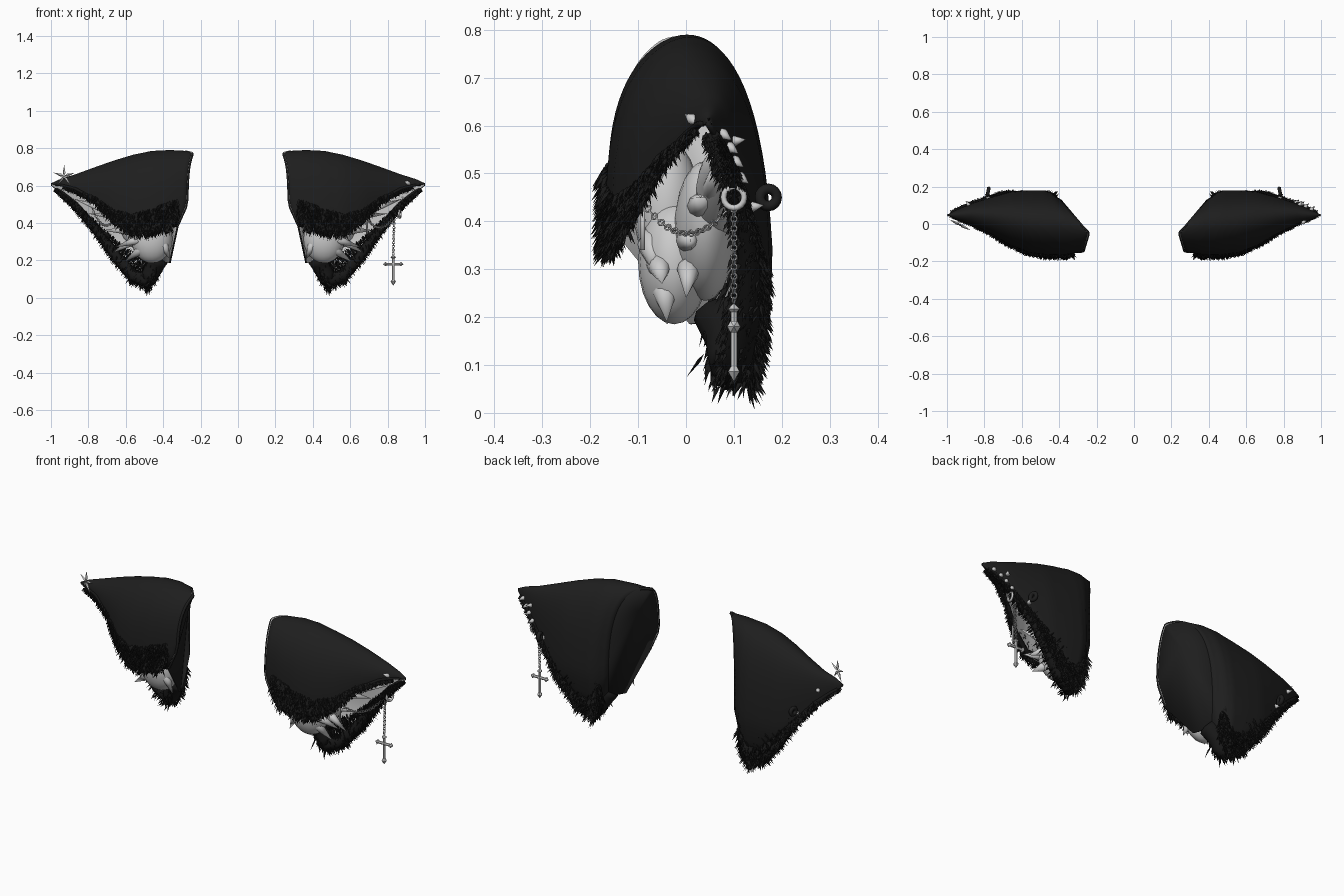
import bpy, bmesh, math, random
from mathutils import Vector, Matrix

random.seed(4)
cube = bpy.data.objects.get("Cube")
if cube:
    bpy.data.objects.remove(cube)


def material(name, v):
    m = bpy.data.materials.new(name)
    m.use_nodes = True
    m.diffuse_color = (v, v, v, 1)
    node = m.node_tree.nodes["Principled BSDF"]
    node.inputs["Base Color"].default_value = (v, v, v, 1)
    node.inputs["Roughness"].default_value = 0.8
    return m


BLACK = material("soft black", 0.013)
FUR = material("fur black", 0.009)
GREY = material("inner grey", 0.6)
METAL = material("silver metal", 0.6)


def finish(bm, name, mats, smooth=True):
    me = bpy.data.meshes.new(name)
    bm.to_mesh(me)
    bm.free()
    for m in mats:
        me.materials.append(m)
    for p in me.polygons:
        p.use_smooth = smooth
    ob = bpy.data.objects.new(name, me)
    bpy.context.collection.objects.link(ob)
    return ob


def mirrored(ob):
    """Make the matching part of the other ear."""
    twin = ob.copy()
    twin.data = ob.data.copy()
    twin.name = ob.name.replace("left", "right")
    twin.data.transform(Matrix.Scale(-1, 4, (1, 0, 0)))
    twin.data.flip_normals()
    bpy.context.collection.objects.link(twin)


def spike(bm, base, tip, r, sides, belly=0.3):
    """Pointed tuft, widest a little above its root."""
    base, tip = Vector(base), Vector(tip)
    q = (tip - base).to_track_quat('Z', 'Y')
    mid = base.lerp(tip, belly)
    ring = []
    for k in range(sides):
        t = math.tau * k / sides
        ring.append(bm.verts.new(mid + q @ Vector((r * math.cos(t), r * math.sin(t), 0))))
    a, b = bm.verts.new(base), bm.verts.new(tip)
    for k in range(sides):
        n = ring[(k + 1) % sides]
        bm.faces.new((ring[k], n, b))
        bm.faces.new((n, ring[k], a))


def tube(bm, pts, radii, sides=10):
    rings = []
    for i, p in enumerate(pts):
        d = pts[min(i + 1, len(pts) - 1)] - pts[max(i - 1, 0)]
        q = d.to_track_quat('Z', 'Y')
        rings.append([bm.verts.new(p + q @ Vector((math.cos(math.tau * k / sides), math.sin(math.tau * k / sides), 0)) * radii[i])
                      for k in range(sides)])
    for r0, r1 in zip(rings, rings[1:]):
        for k in range(sides):
            n = (k + 1) % sides
            bm.faces.new((r0[k], r0[n], r1[n], r1[k]))
    bm.faces.new(rings[0][::-1])
    bm.faces.new(rings[-1])


# Ear arch stations: x, top z, front y, back y, front edge z, back edge z
STATIONS = [
    (.235, .785, -.15, .13, .38, .19), (.34, .79, -.165, .17, .375, .12),
    (.46, .785, -.168, .185, .345, .05), (.56, .765, -.155, .185, .345, .09),
    (.66, .735, -.115, .175, .405, .21), (.76, .70, -.055, .145, .51, .35),
    (.87, .66, 0, .11, .575, .485), (.95, .635, .025, .075, .60, .56),
    (1, .612, .045, .05, .603, .60)]
LAST = len(STATIONS) - 1


def surf(u, a):
    """Point on the ear: u runs root to tip, a runs front edge to back edge."""
    i = min(int(u), LAST - 1)
    x, top, yf, yb, zf, zb = [p + (q - p) * (u - i) for p, q in zip(STATIONS[i], STATIONS[i + 1])]
    c = (1 - math.cos(a)) / 2
    edge = zf + (zb - zf) * c
    z = edge + (top - edge) * max(0, math.sin(a)) ** (0.55 + 0.04 * u)
    y = yf + (yb - yf) * c
    fade = max(0, 1 - u / 2.2)
    lean = 0.1 * (.79 - z) + 0.35 * max(0, .5 - z)
    x += fade * max(0.85 * (y + .05), -0.3 * (y + .05), lean)
    if c > 0.5:
        y -= 0.22 * max(0, 0.3 - z)
    return Vector((x, y, z))


# Black shell with grey lining and closed root
bm = bmesh.new()
N = 40
ROWS = LAST * 3
grid = [[bm.verts.new(surf(i / 3, math.pi * j / N)) for j in range(N + 1)] for i in range(ROWS + 1)]
for i in range(ROWS):
    for j in range(N):
        bm.faces.new((grid[i][j], grid[i + 1][j], grid[i + 1][j + 1], grid[i][j + 1]))
root = [bm.verts.new(v.co) for v in grid[0]]
hub = bm.verts.new(sum((v.co for v in root), Vector()) / len(root))
root.append(bm.verts.new((.36, .01, .185)))
for j in range(len(root)):
    bm.faces.new((hub, root[j], root[(j + 1) % len(root)]))
shell = finish(bm, "left_ear_shell", [BLACK, GREY])
sol = shell.modifiers.new("lining", 'SOLIDIFY')
sol.thickness = 0.01
sol.offset = -1
sol.material_offset = 1
mirrored(shell)

# Thick rolled rims under the fur
bm = bmesh.new()
steps = [0.3 + 7.2 * k / 24 for k in range(25)]
tube(bm, [surf(u, math.pi) + Vector((0, -.05, .045)) * (1 - u / 8) for u in steps],
     [.006 + .048 * (1 - u / 8) for u in steps])
tube(bm, [surf(u, 0) + Vector((0, .012, .03)) * (1 - u / 8) for u in steps],
     [.004 + .02 * (1 - u / 8) for u in steps])
mirrored(finish(bm, "left_fur_rim", [FUR]))

# Shaggy fur along both rims
bm = bmesh.new()
for back in (False, True):
    for k in range(3200 if back else 2300):
        u = random.uniform(0.6, 7.5) if back else random.uniform(0.6, 6.8)
        size = 1 - 0.8 * u / 8
        inner = random.random() < (0.6 if back else 0.3)
        band = (0.12 if inner else 0.06) if back else 0.2 * (1 - u / 10)
        a = band * random.random() ** 1.5
        p = surf(u, math.pi - a if back else a)
        d = Vector((random.uniform(-.5, .5), random.uniform(-.3, .3), -0.8))
        if back:
            d.x += 0.3 * (u > 2)
            if inner:
                p.y -= random.uniform(0, .105) * size
                d += Vector((.25, -.3, 0))
            else:
                d.y += 0.3
        else:
            d.y += 0.15 if inner else -0.3
        length = random.uniform(.03, .065) * size + .005
        tip = p + d.normalized() * length
        tip.z = max(tip.z, 0)
        spike(bm, p, tip, random.uniform(.004, .0075) * (.4 + .6 * size), 3)
mirrored(finish(bm, "left_rim_fur", [FUR], False))

# Rounded inner ear flesh
bm = bmesh.new()
for centre, radius, tilt in [((.46, -.025, .315), (.11, .075, .13), 0), ((.52, .04, .38), (.11, .065, .16), .6),
                             ((.43, -.04, .43), (.08, .07, .14), 0), ((.65, .065, .45), (.045, .045, .16), .95)]:
    mat = Matrix.Translation(centre) @ Matrix.Rotation(tilt, 4, 'Y') @ Matrix.Diagonal((*radius, 1))
    bmesh.ops.create_uvsphere(bm, u_segments=20, v_segments=12, radius=1, matrix=mat)
mirrored(finish(bm, "left_inner_ear", [GREY]))

# Pale tufts inside the ear
bm = bmesh.new()
for base, tip, r in [((.42, -.05, .33), (.61, -.04, .19), .035), ((.44, -.06, .34), (.66, -.05, .27), .028),
                     ((.48, 0, .36), (.73, .01, .36), .025), ((.5, .01, .34), (.67, .0, .24), .025),
                     ((.5, .03, .42), (.8, .03, .45), .028), ((.58, .05, .42), (.88, .06, .53), .022),
                     ((.42, -.02, .3), (.48, -.04, .185), .04), ((.46, -.08, .4), (.58, -.06, .28), .03),
                     ((.42, -.06, .33), (.36, -.06, .2), .025)]:
    spike(bm, base, tip, r, 10, 0.4)
mirrored(finish(bm, "left_inner_tufts", [GREY]))


def ring(name, loc, major, minor, direction, mat):
    bpy.ops.mesh.primitive_torus_add(major_radius=major, minor_radius=minor, major_segments=16, minor_segments=6)
    ob = bpy.context.object
    ob.name = name
    q = Vector(direction).to_track_quat('Z', 'Y')
    ob.data.transform(Matrix.Translation(loc) @ q.to_matrix().to_4x4())
    ob.data.materials.append(mat)
    for p in ob.data.polygons:
        p.use_smooth = True
    return ob


def chain(name, start, end, sag, count):
    start, end = Vector(start), Vector(end)
    drop = lambda t: start.lerp(end, t) - Vector((0, 0, 4 * sag * t * (1 - t)))
    for k in range(count):
        t = (k + .5) / count
        along = (drop(t + .01) - drop(t - .01)).normalized()
        side = along.cross(Vector((.3, .8, .1))).normalized()
        if k % 2:
            side = along.cross(side)
        ring(name, drop(t), .0065, .0018, side, METAL)


# Small black loops behind both ears
mirrored(ring("left_back_loop", (.78, .172, .45), .018, .011, (1, .2, 0), BLACK))

# Hanging ring, chains and bar
ring("hoop", (.865, .1, .45), .022, .0065, (1, -.2, 0), METAL)
chain("drop_chain", (.835, .1, .43), (.83, .1, .23), 0, 20)
chain("swag_chain", (.83, .09, .43), (.68, -.09, .44), .06, 26)
chain("right_swag_chain", (-.78, -.02, .48), (-.66, -.09, .42), .06, 20)
bm = bmesh.new()
tube(bm, [Vector((.69, -.09, z)) for z in (.45, .34)], [.005, .005])
finish(bm, "hanging_bar", [METAL])

# Flared cross pendant
bm = bmesh.new()
hub = Vector((.83, .1, .18))
for d, reach in [((1, 0, 0), .055), ((-1, 0, 0), .055), ((0, 0, 1), .05), ((0, 0, -1), .115)]:
    d = Vector(d)
    tube(bm, [hub, hub + d * reach * .75], [.0075, .0075], 6)
    spike(bm, hub + d * (reach * .75 - .014), hub + d * reach, .014, 6, 0.5)
finish(bm, "cross_pendant", [METAL], False)

# Studs along the back edge of the tip
bm = bmesh.new()
for u, a in [(6.4, .4), (6.9, 2.85), (6.5, 2.95), (6.2, 3.03), (5.9, 3.08)]:
    p = surf(u, a)
    spike(bm, p - Vector((.012, .018, -.012)), p + Vector((.025, .018, -.014)), .012, 8, 0.5)
finish(bm, "tip_studs", [METAL])

# Small studs on the back of each ear
bm = bmesh.new()
for u, a in [(5.2, 3.05), (6.2, 2.8)]:
    p = surf(u, a)
    spike(bm, p - Vector((.01, .01, 0)), p + Vector((.015, .025, .005)), .012, 8)
mirrored(finish(bm, "left_back_studs", [METAL]))

# Pointed star ornament on the other tip
bm = bmesh.new()
star = Vector((-.93, -.005, .65))
for k in range(5):
    t = math.tau * k / 5 + .3
    spike(bm, star, star + Vector((math.cos(t), -.5 * math.cos(t), math.sin(t))) * .06, .008, 4)
finish(bm, "star_ornament", [METAL], False)
